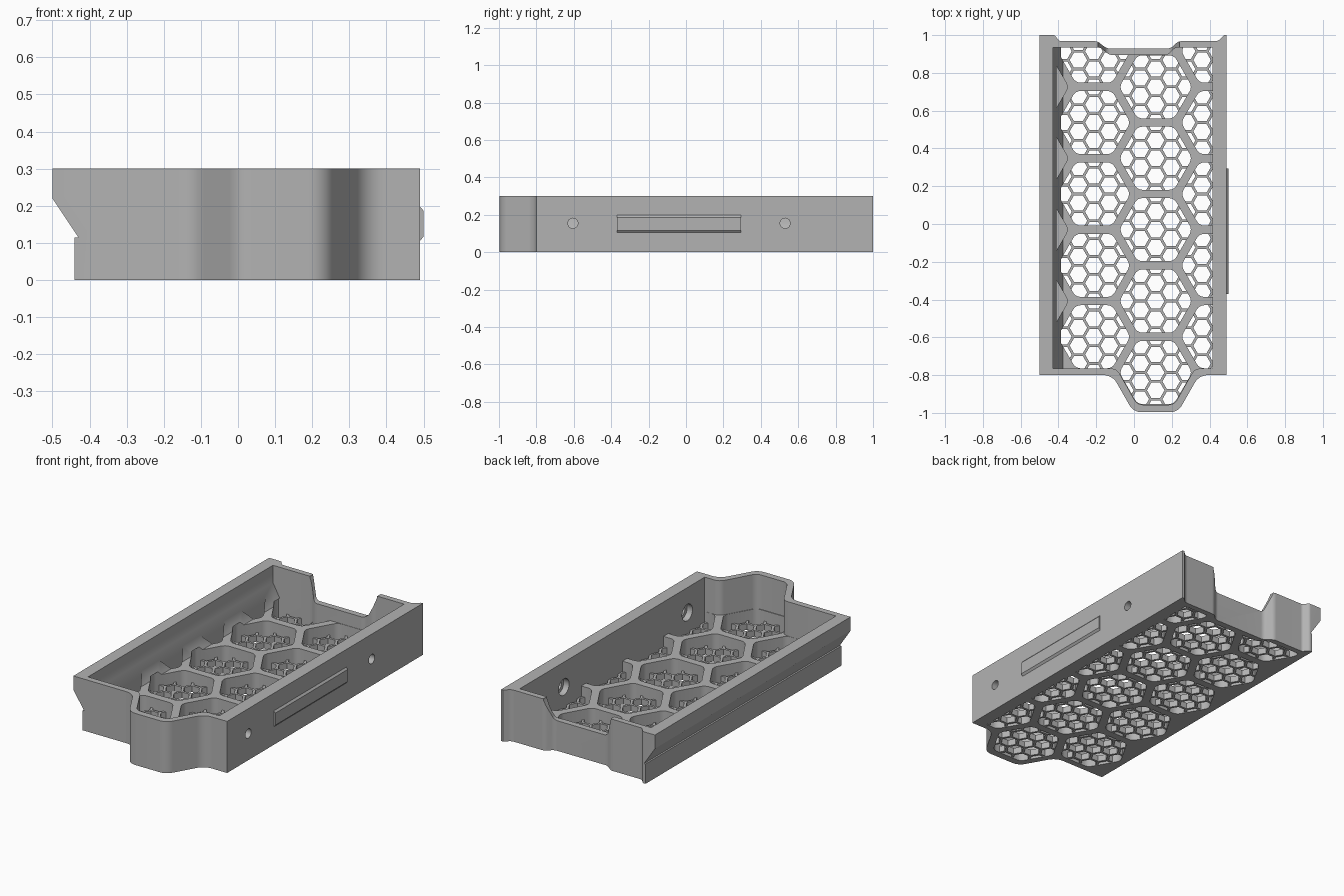
import bpy, bmesh, math
from mathutils import Vector

cube = bpy.data.objects.get("Cube")
if cube:
    bpy.data.objects.remove(cube, do_unlink=True)

grey = bpy.data.materials.new("plain_grey")
grey.use_nodes = True
COLOUR = (0.45, 0.45, 0.45, 1)
grey.diffuse_color = COLOUR
grey.node_tree.nodes["Principled BSDF"].inputs["Base Color"].default_value = COLOUR

WALL_TOP, RIB_TOP, GRID_TOP = 0.30, 0.10, 0.04
PITCH = 0.378                      # spacing of the large cells
COLUMN = PITCH * math.sqrt(3) / 2
CX, CY = 0.115, -0.03              # centre of the middle cell


def rounded(corners, steps=6):
    """Polygon whose corners (x, y, radius) are replaced by arcs."""
    out = []
    for i, (x, y, r) in enumerate(corners):
        p = Vector((x, y))
        if r == 0:
            out.append(p)
            continue
        a = (Vector(corners[i - 1][:2]) - p).normalized()
        b = (Vector(corners[(i + 1) % len(corners)][:2]) - p).normalized()
        half = a.angle(b) / 2
        centre = p + (a + b).normalized() * (r / math.sin(half))
        start = p + a * (r / math.tan(half)) - centre
        end = p + b * (r / math.tan(half)) - centre
        for k in range(steps + 1):
            t = k / steps
            out.append(centre + (start * (1 - t) + end * t).normalized() * r)
    return out


def hexagon(x, y, apothem, r=0.0):
    R = apothem / math.cos(math.pi / 6)
    return [(x + R * math.cos(k * math.pi / 3), y + R * math.sin(k * math.pi / 3), r)
            for k in range(6)]


def add_prism(bm, poly, lo, hi, axis="Z"):
    place = {"Z": lambda p, h: (p[0], p[1], h),
             "Y": lambda p, h: (p[0], h, p[1]),
             "X": lambda p, h: (h, p[0], p[1])}[axis]
    bottom = [bm.verts.new(place(p, lo)) for p in poly]
    top = [bm.verts.new(place(p, hi)) for p in poly]
    bm.faces.new(bottom[::-1])
    bm.faces.new(top)
    n = len(poly)
    for i in range(n):
        j = (i + 1) % n
        bm.faces.new((bottom[i], bottom[j], top[j], top[i]))


def finish(bm, name):
    mesh = bpy.data.meshes.new(name)
    bm.to_mesh(mesh)
    bm.free()
    mesh.materials.append(grey)
    obj = bpy.data.objects.new(name, mesh)
    bpy.context.collection.objects.link(obj)
    return obj


def prisms(name, items):
    bm = bmesh.new()
    for item in items:
        add_prism(bm, *item)
    bmesh.ops.recalc_face_normals(bm, faces=bm.faces)
    return finish(bm, name)


def bake(obj):
    graph = bpy.context.evaluated_depsgraph_get()
    mesh = bpy.data.meshes.new_from_object(obj.evaluated_get(graph))
    obj.modifiers.clear()
    obj.data = mesh


def combine(obj, cutter, operation="DIFFERENCE"):
    mod = obj.modifiers.new("cut", "BOOLEAN")
    mod.object, mod.operation, mod.solver = cutter, operation, "EXACT"
    bpy.context.view_layer.update()
    bake(obj)
    bpy.data.objects.remove(cutter, do_unlink=True)


def inner_outline(left):
    return rounded([(left, -0.765, 0), (-0.092, -0.765, 0.05), (0.017, -0.957, 0.05),
                    (0.213, -0.957, 0.05), (0.322, -0.765, 0.05), (0.415, -0.765, 0),
                    (0.415, 0.935, 0), (0.22, 0.935, 0.04), (0.18, 0.895, 0.04),
                    (-0.13, 0.895, 0.04), (-0.18, 0.935, 0.04), (left, 0.935, 0)])


# Tray body with front bump and stepped back
outer = rounded([(-0.5, -0.8, 0), (-0.115, -0.8, 0.08), (-0.003, -0.996, 0.07),
                 (0.233, -0.996, 0.07), (0.345, -0.8, 0.08), (0.49, -0.8, 0),
                 (0.49, 1, 0), (0.478, 1, 0), (0.445, 0.968, 0.04),
                 (0.235, 0.968, 0.04), (0.195, 0.93, 0.04), (-0.145, 0.93, 0.04),
                 (-0.195, 0.968, 0.04), (-0.395, 0.968, 0.02), (-0.42, 1, 0.02),
                 (-0.5, 1, 0)])
body = prisms("tray_body", [(outer, 0, WALL_TOP)])

# Undercut below the left rim
undercut = [(-0.6, -0.1), (-0.44, -0.1), (-0.44, 0.115), (-0.43, 0.115),
            (-0.5, 0.22), (-0.6, 0.22)]
combine(body, prisms("undercut", [(undercut, -1.2, 1.2, "Y")]))

# Cavity above the ribs, with a sloping left wall
combine(body, prisms("cavity", [(inner_outline(-0.375), RIB_TOP, 0.4)]))
slope = [(-0.43, 0.4), (-0.43, 0.2), (-0.375, RIB_TOP), (-0.25, RIB_TOP), (-0.25, 0.4)]
combine(body, prisms("left_slope", [(slope, -0.765, 0.935, "Y")]))

# Low section of the back wall
notch = rounded([(-0.21, 0.4, 0), (-0.19, 0.29, 0), (-0.145, 0.175, 0.03),
                 (0.195, 0.175, 0.03), (0.24, 0.29, 0), (0.26, 0.4, 0)])
combine(body, prisms("back_notch", [(notch, 0.8, 1.1, "Y")]))

# Large rounded cells, blind in the column next to the left wall
cells = []
for col in range(-2, 2):
    for row in range(-2, 4):
        x = CX + col * COLUMN
        y = CY + (row + (col % 2) / 2) * PITCH
        if y > 1.0 or y < -0.8 or (y < -0.7 and col != 0):
            continue
        shape = rounded(hexagon(x, y, 0.167, 0.045), 4)
        blind = col == -2
        cells.append((shape, GRID_TOP if blind else -0.05, 0.17 if blind else 0.12))
cutter = prisms("cells", cells)
combine(cutter, prisms("limit", [(inner_outline(-0.41), -0.1, 0.35)]), "INTERSECT")
combine(body, cutter)

# Screw holes with wide inner recesses in the right wall
holes = []
for y in (-0.605, 0.53):
    for r, lo, hi in ((0.027, 0.35, 0.55), (0.048, 0.35, 0.45)):
        ring = [(y + r * math.cos(k * math.pi / 12), 0.155 + r * math.sin(k * math.pi / 12))
                for k in range(24)]
        holes.append((ring, lo, hi, "X"))
for hole in holes:
    combine(body, prisms("screw_hole", [hole]))

# Fine honeycomb floor
bm = bmesh.new()
fine = PITCH / 4
for col in range(-8, 6):
    for row in range(-12, 13):
        x = CX + col * fine * math.sqrt(3) / 2
        y = CY + (row + (col % 2) / 2) * fine
        big = [bm.verts.new((p[0], p[1], 0.004)) for p in hexagon(x, y, fine / 2)]
        small = [bm.verts.new((p[0], p[1], 0.004)) for p in hexagon(x, y, fine / 2 - 0.007)]
        for i in range(6):
            j = (i + 1) % 6
            bm.faces.new((big[i], big[j], small[j], small[i]))
bmesh.ops.remove_doubles(bm, verts=bm.verts, dist=0.001)
grid = finish(bm, "honeycomb_floor")
thick = grid.modifiers.new("thickness", "SOLIDIFY")
thick.thickness, thick.offset = GRID_TOP - 0.004, 1
bpy.context.view_layer.update()
bake(grid)
combine(grid, prisms("limit", [(inner_outline(-0.405), -0.1, 0.2)]), "INTERSECT")

# Raised catch bar on the right wall
bar = prisms("catch_bar", [([(0.48, 0.105), (0.49, 0.105), (0.5, 0.117), (0.5, 0.187),
                             (0.49, 0.198), (0.48, 0.198)], -0.37, 0.295, "Y")])

# Smooth the rounded corners, keep the edges sharp
bpy.ops.object.select_all(action="DESELECT")
body.select_set(True)
bpy.context.view_layer.objects.active = body
bpy.ops.object.shade_smooth_by_angle(angle=math.radians(30))
